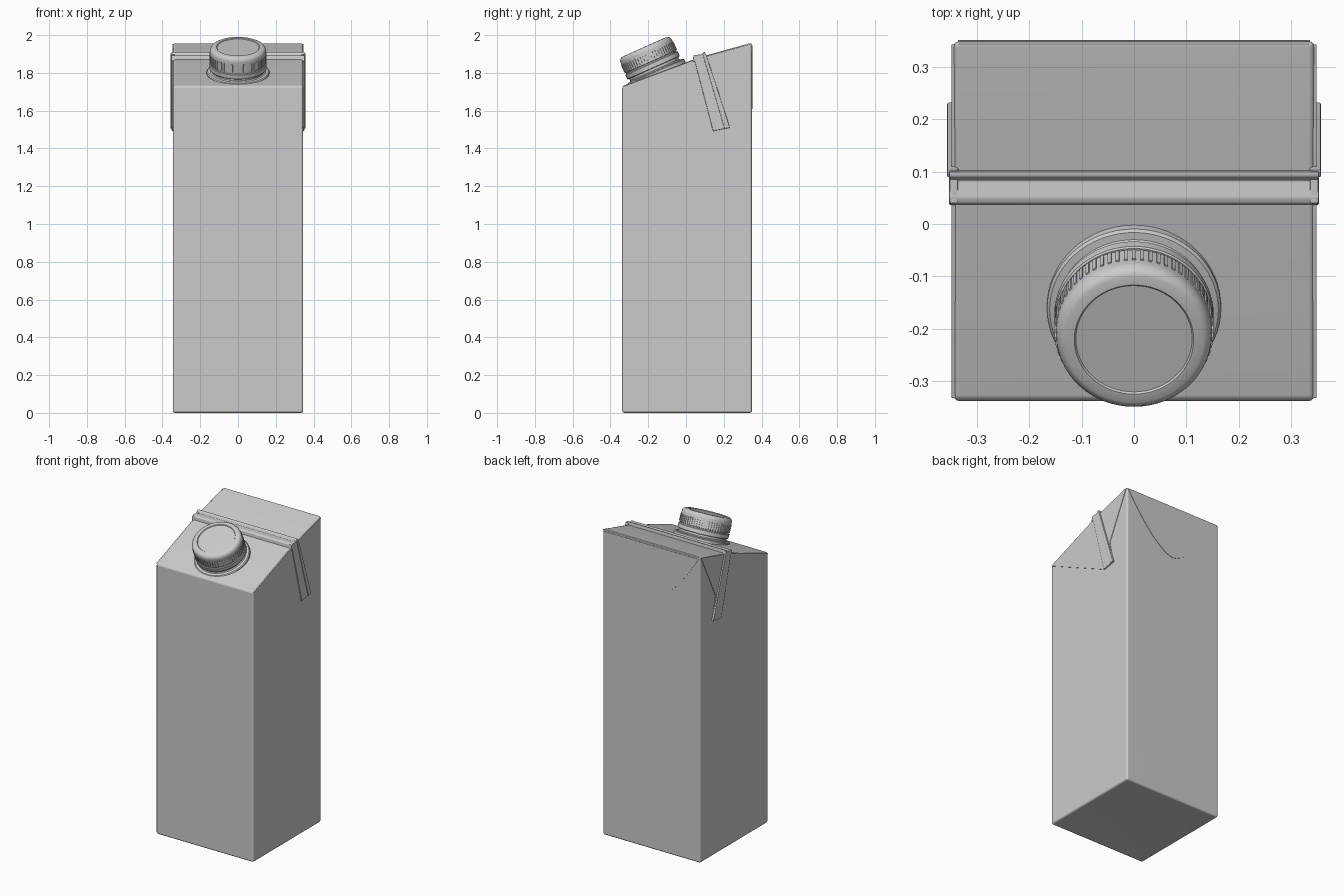
import bpy, bmesh, math
from mathutils import Vector, Matrix

old = bpy.data.objects.get("Cube")
if old:
    bpy.data.objects.remove(old, do_unlink=True)

grey = bpy.data.materials.new("carton_grey")
grey.use_nodes = True
GREY = (0.6, 0.6, 0.6, 1)
grey.diffuse_color = GREY
grey.node_tree.nodes["Principled BSDF"].inputs["Base Color"].default_value = GREY


def finish(name, bm, angle=35):
    bmesh.ops.recalc_face_normals(bm, faces=bm.faces[:])
    mesh = bpy.data.meshes.new(name)
    bm.to_mesh(mesh)
    bm.free()
    mesh.materials.append(grey)
    ob = bpy.data.objects.new(name, mesh)
    bpy.context.collection.objects.link(ob)
    bpy.ops.object.select_all(action='DESELECT')
    ob.select_set(True)
    bpy.context.view_layer.objects.active = ob
    bpy.ops.object.shade_smooth_by_angle(angle=math.radians(angle))
    wn = ob.modifiers.new("weighted_normals", 'WEIGHTED_NORMAL')
    wn.keep_sharp = True
    return ob


def prism(points, start, end, axis='X'):
    """Extrude a closed outline along x (points are y, z) or y (points are x, z)."""
    bm = bmesh.new()
    rings = []
    for d in (start, end):
        rings.append([bm.verts.new((d, a, b) if axis == 'X' else (a, d, b))
                      for a, b in points])
    n = len(points)
    bm.faces.new(rings[0])
    bm.faces.new(rings[1])
    for i in range(n):
        j = (i + 1) % n
        bm.faces.new((rings[0][i], rings[0][j], rings[1][j], rings[1][i]))
    bmesh.ops.recalc_face_normals(bm, faces=bm.faces[:])
    return bm


def round_edges(bm, width, segments=3, limit=25):
    edges = [e for e in bm.edges if e.calc_face_angle(0) > math.radians(limit)]
    bmesh.ops.bevel(bm, geom=edges, offset=width, segments=segments,
                    profile=0.5, affect='EDGES', clamp_overlap=True)


# Carton body with a two-slope roof and a folded base dipping to the centre
bm = prism([(-.338, 0), (-.338, 1.73), (.07, 1.882), (.349, 1.96), (.349, 0)],
           -.345, .345)
round_edges(bm, .012)
bm.faces.ensure_lookup_table()
base = min(bm.faces, key=lambda f: f.calc_center_median().z)
tip = bmesh.ops.poke(bm, faces=[base])["verts"][0]
tip.co.z += .02
finish("carton_body", bm)

# Folded flap, seam strip and seam ridge on each side
for side, s in (("left", 1), ("right", -1)):
    flap = prism([(-.332, 1.728), (.143, 1.495), (.225, 1.51), (.196, 1.655),
                  (.343, 1.952), (.07, 1.878)], s * .335, s * .348)
    finish(side + "_flap", flap)
    strip = prism([(.038, 1.893), (.143, 1.492), (.225, 1.508), (.098, 1.9)],
                  s * .335, s * .353)
    round_edges(strip, .005, 2)
    finish(side + "_seam_strip", strip)
    ridge = prism([(.088, 1.9), (.204, 1.504), (.233, 1.51), (.104, 1.905)],
                  s * .335, s * .357)
    round_edges(ridge, .004, 2)
    finish(side + "_seam_ridge", ridge)

# Sealed seam lying across the roof
seam = prism([(.036, 1.86), (.039, 1.89), (.05, 1.895), (.083, 1.894),
              (.09, 1.908), (.1, 1.911), (.104, 1.88)], -.353, .353)
round_edges(seam, .003, 2)
finish("roof_seam", seam)

# Curved fold panel on the back
W, STEPS = .336, 24
curve = [(W * u, 1.945 - .335 * (1 - abs(u) ** 1.6))
         for u in [-1 + 2 * i / STEPS for i in range(STEPS + 1)]]
finish("back_fold", prism(curve, .342, .3515, 'Y'))

# Tilted screw cap
tilt = Matrix.Translation((0, -.158, 1.797)) @ Matrix.Rotation(math.radians(24), 4, 'X')


def lathe(name, profile, sides=64):
    bm = bmesh.new()
    verts = [bm.verts.new((r, 0, h)) for r, h in profile]
    edges = [bm.edges.new(p) for p in zip(verts, verts[1:])]
    bmesh.ops.spin(bm, geom=verts + edges, cent=(0, 0, 0), axis=(0, 0, 1),
                   angle=math.tau, steps=sides, use_merge=True)
    bmesh.ops.remove_doubles(bm, verts=bm.verts[:], dist=.0002)
    bm.transform(tilt)
    return finish(name, bm)


lathe("spout_flange", [(0, -.03), (.166, -.03), (.166, .008), (.161, .013),
                       (.147, .015), (.142, .02), (.142, .05), (0, .05)])
lathe("cap_band", [(0, .032), (.149, .032), (.152, .035), (.152, .058),
                   (.149, .061), (0, .061)])
lathe("screw_cap", [(0, .06), (.145, .06), (.145, .067), (.15, .069), (.149, .128),
                    (.147, .139), (.141, .148), (.132, .153), (.114, .154),
                    (.111, .150), (0, .150)])

# Grip ribs around the cap
ribs = bmesh.new()
COUNT = 60
for i in range(COUNT):
    place = (Matrix.Rotation(math.tau * i / COUNT, 4, 'Z')
             @ Matrix.Translation((.149, 0, .094))
             @ Matrix.Diagonal((.006, .007, .044, 1)))
    bmesh.ops.create_cube(ribs, size=1, matrix=tilt @ place)
finish("cap_ribs", ribs)
